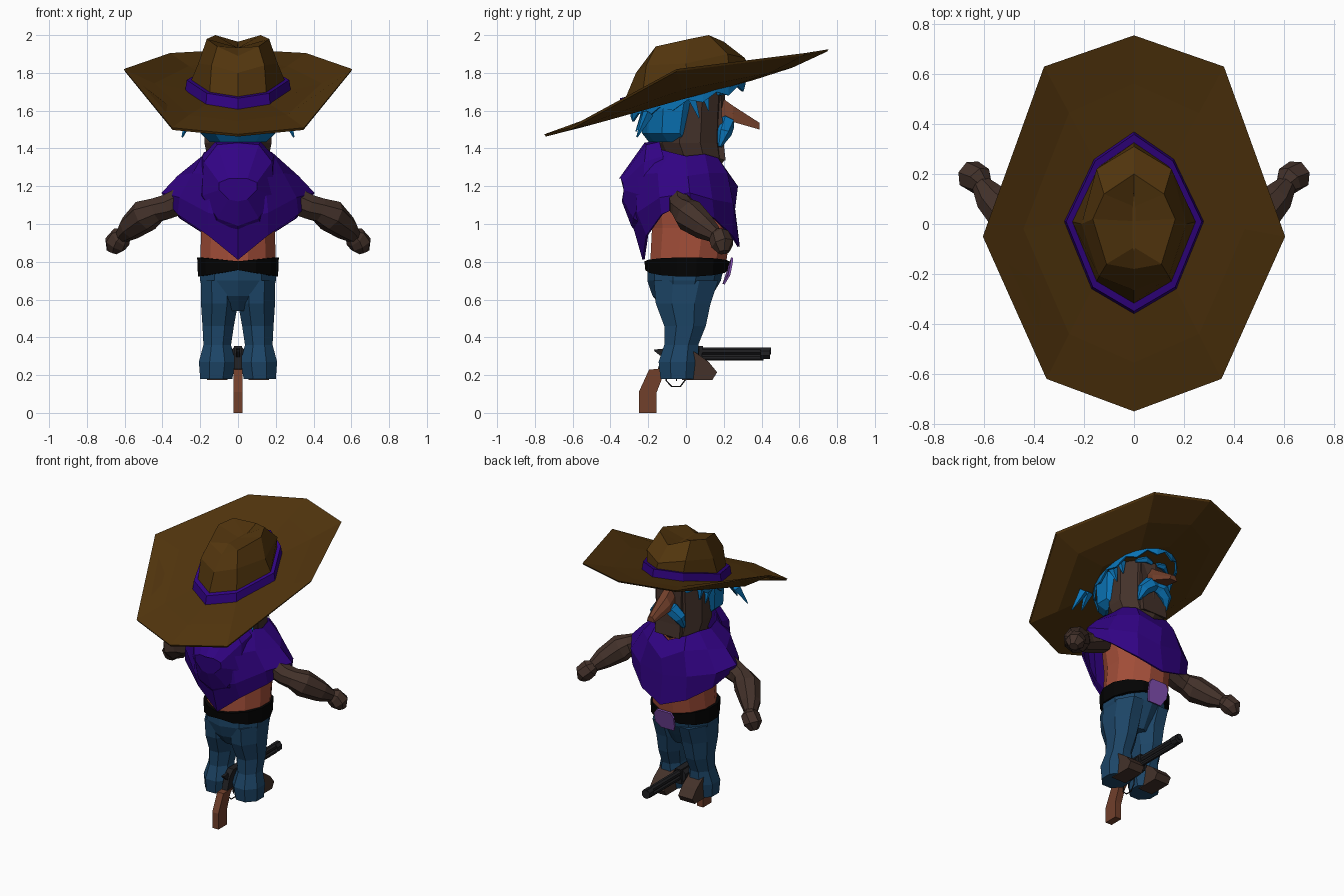
import bpy, bmesh, math
from mathutils import Vector

if "Cube" in bpy.data.objects:
    bpy.data.objects.remove(bpy.data.objects["Cube"])


def material(name, rgb):
    m = bpy.data.materials.new(name)
    m.diffuse_color = (*rgb, 1)
    m.use_nodes = True
    m.node_tree.nodes["Principled BSDF"].inputs["Base Color"].default_value = m.diffuse_color
    return m


HAT = material("hat brown", (.083, .035, .004))
PURPLE = material("purple cloth", (.032, .001, .235))
DENIM = material("denim blue", (.012, .060, .135))
HAIR = material("hair blue", (.003, .17, .46))
SHIRT = material("shirt orange", (.36, .075, .04))
SKIN = material("dark skin", (.056, .031, .023))
BLACK = material("belt black", (.001, .001, .001))
WOOD = material("warm wood", (.165, .05, .024))
LILAC = material("buckle lilac", (.23, .08, .45))
METAL = material("gun metal", (.014, .014, .016))


def build(name, verts, faces, mat, mirror=False, thick=0):
    me = bpy.data.meshes.new(name)
    me.from_pydata([tuple(v) for v in verts], [], faces)
    bm = bmesh.new()
    bm.from_mesh(me)
    bmesh.ops.recalc_face_normals(bm, faces=bm.faces)
    bm.to_mesh(me)
    bm.free()
    me.materials.append(mat)
    ob = bpy.data.objects.new(name, me)
    bpy.context.collection.objects.link(ob)
    if mirror:
        ob.modifiers.new("mirror", 'MIRROR')
    if thick:
        s = ob.modifiers.new("thickness", 'SOLIDIFY')
        s.thickness = thick
    return ob


def loft(name, rings, mat, caps=(True, True), closed=False, **kw):
    """Skin a list of equal-length rings."""
    n, m = len(rings[0]), len(rings)
    verts = [p for r in rings for p in r]
    faces = []
    for i in range(m if closed else m - 1):
        a, b = i * n, (i + 1) % m * n
        faces += [(a + k, a + (k + 1) % n, b + (k + 1) % n, b + k) for k in range(n)]
    if not closed:
        if caps[0]:
            faces.append(tuple(range(n)))
        if caps[1]:
            faces.append(tuple(range((m - 1) * n, m * n)))
    return build(name, verts, faces, mat, **kw)


def oval(z, cx, cy, rx, ry, n=10):
    s = 1 / math.cos(math.pi / n)
    return [(cx + rx * s * math.cos((k + .5) * math.tau / n),
             cy + ry * s * math.sin((k + .5) * math.tau / n), z) for k in range(n)]


def tube(name, path, radii, mat, n=8, **kw):
    path = [Vector(p) for p in path]
    rings = []
    for i, p in enumerate(path):
        d = (path[min(i + 1, len(path) - 1)] - path[max(i - 1, 0)]).normalized()
        u = d.cross(Vector((0, 0, 1)))
        u = u.normalized() if u.length > .01 else Vector((1, 0, 0))
        w = u.cross(d)
        rings.append([p + radii[i] * (u * math.cos(t) + w * math.sin(t))
                      for t in ((k + .5) * math.tau / n for k in range(n))])
    return loft(name, rings, mat, **kw)


def prism(name, prof, x0, x1, mat, **kw):
    """Side-view (y, z) outline extruded along x."""
    return loft(name, [[(x, y, z) for y, z in prof] for x in (x0, x1)], mat, **kw)


def full(half):
    """Complete a half ring by mirroring it in x."""
    return list(half) + [(-x, y, z) for x, y, z in half[-2:0:-1]]


def plane(y):
    return 1.705 + .27 * y


# Hat: band outline lies on a plane tilted up to the face
base = [(0, -.36), (.17, -.26), (.28, .01), (.16, .26), (0, .37)]
outer = [(0, -.75, 1.475), (.35, -.62, 1.51), (.605, -.05, 1.82), (.36, .63, 1.905), (0, .755, 1.925)]


def hat_ring(s, dz):
    return full([(x * s, y * s, plane(y * s) + dz) for x, y in base])


def mid_ring(dz):
    out = []
    for (bx, by), (ox, oy, oz) in zip(base, outer):
        x, y = bx + .5 * (ox - bx), by + .5 * (oy - by)
        out.append((x, y, plane(y) + .35 * (oz - plane(oy)) + dz))
    return full(out)


edge = full(outer)
loft("hat_brim", [hat_ring(.95, 0), mid_ring(0), edge, [(x * .99, y * .99, z - .012) for x, y, z in edge],
                  mid_ring(-.035), hat_ring(.95, -.04)], HAT)
loft("hat_band", [hat_ring(1, -.005), hat_ring(.97, .055), hat_ring(.85, .055), hat_ring(.85, -.005)],
     PURPLE, closed=True)
shoulder = full([(0, -.265, 1.80), (.14, -.21, 1.84), (.21, 0, 1.85), (.15, .22, 1.9), (0, .31, 1.88)])
rim = full([(0, -.18, 1.89), (.11, -.16, 1.94), (.165, .02, 1.98), (.12, .12, 2.0), (0, .2, 1.965)])
crease = [(x * .04, y * .6, 1.935) for x, y, z in rim]
loft("hat_crown", [hat_ring(.93, 0), hat_ring(.88, .056), shoulder, rim, crease], HAT)

# Head, hair and face
loft("head", [oval(1.27, 0, .0, .15, .15), oval(1.345, 0, .045, .16, .155), oval(1.43, 0, .02, .178, .17),
              oval(1.56, 0, .03, .18, .16), oval(1.70, 0, .03, .18, .17)], SKIN)
prism("chin", [(.02, 1.40), (.21, 1.335), (.20, 1.42), (.185, 1.68), (.02, 1.68)], -.095, .095, SKIN)
loft("back_hair", [oval(1.435, 0, -.05, .15, .14), oval(1.48, 0, -.08, .198, .145),
                   oval(1.60, 0, -.07, .21, .16), oval(1.66, 0, -.06, .21, .16)], HAIR)
fringe = []
for k in range(24):
    a = k * math.tau / 24
    y = .01 + .305 * math.sin(a)
    fringe.append((.235 * math.cos(a), y, plane(y) - (.05, .085)[k % 2]))
loft("hair_fringe", [[(x, y, plane(y) - .02) for x, y, z in fringe], fringe], HAIR,
     caps=(False, False), thick=.012)
for i, (a, b) in enumerate([((.25, -.20, 1.585), (.295, -.26, 1.46)), ((.20, -.21, 1.60), (.21, -.265, 1.49)),
                            ((.20, .03, 1.67), (.20, .07, 1.56)), ((.19, .10, 1.69), (.19, .12, 1.60))]):
    tube("hair_strand_%d" % i, [a, b], [.03, .004], HAIR, n=4, mirror=True)


def nose_ring(y, w, z0, z1):
    return [(-w, y, z0), (w, y, z0), (w * .9, y, (z0 + z1) / 2), (w * .4, y, z1),
            (-w * .4, y, z1), (-w * .9, y, (z0 + z1) / 2)]


loft("nose", [nose_ring(.16, .045, 1.57, 1.69), nose_ring(.25, .06, 1.54, 1.625),
              nose_ring(.39, .028, 1.50, 1.535)], WOOD)
tube("moustache", [(0, .205, 1.54), (.045, .21, 1.53), (.09, .20, 1.48), (.11, .18, 1.41)],
     [.04, .05, .042, .01], HAIR, n=6, mirror=True)
tube("eyebrow", [(.02, .20, 1.70), (.07, .20, 1.71), (.13, .17, 1.69)], [.015, .025, .01], HAIR, n=5, mirror=True)

# Shawl: half rings from neck to hem, listed back to front
shawl = [
    [(0, -.21, 1.42), (.10, -.19, 1.41), (.18, -.08, 1.38), (.19, 0, 1.36), (.17, .10, 1.37), (.12, .17, 1.35), (0, .20, 1.30)],
    [(0, -.29, 1.24), (.14, -.27, 1.26), (.24, -.15, 1.27), (.32, .01, 1.255), (.25, .12, 1.27), (.14, .22, 1.27), (0, .275, 1.20)],
    [(0, -.29, 1.02), (.16, -.26, 1.06), (.31, -.14, 1.14), (.405, .02, 1.165), (.33, .14, 1.13), (.18, .25, 1.11), (0, .26, 1.08)],
    [(0, -.23, .81), (.16, -.21, .94), (.32, -.13, 1.05), (.38, .02, 1.12), (.31, .15, 1.03), (.17, .245, .94), (0, .285, .88)]]
loft("shawl", [full(r) for r in shawl], PURPLE, caps=(False, False), thick=.012)
# Hood hanging on the back
hood = [[(0, -.16, 1.44), (.12, -.14, 1.435), (.19, -.12, 1.36), (.205, -.15, 1.15), (.12, -.23, 1.0), (0, -.26, .95)],
        [(0, -.22, 1.43), (.11, -.21, 1.42), (.18, -.22, 1.33), (.19, -.23, 1.15), (.11, -.28, 1.03), (0, -.29, .99)],
        [(0, -.355, 1.24), (.05, -.345, 1.24), (.1, -.335, 1.22), (.1, -.33, 1.18), (.05, -.335, 1.13), (0, -.34, 1.12)]]
loft("hood", [full(r) for r in hood], PURPLE)

# Torso, belt and buckle
loft("shirt", [oval(.78, 0, .01, .20, .20, 12), oval(.98, 0, .03, .195, .21, 12),
               oval(1.12, 0, .01, .20, .20, 12), oval(1.22, 0, 0, .20, .18, 12),
               oval(1.32, 0, .05, .13, .13, 12)], SHIRT)
belt = []
for s, z in ((1, .74), (1.02, .80), (.9, .80), (.9, .74)):
    belt.append([(x * s, y * s, z + .16 * (abs(x) - .1) * (.6 if z > .78 else -1) + (.012 if z > .78 else 0))
                 for x, y, z in oval(z, 0, .005, .212, .215, 14)])
loft("belt", belt, BLACK, closed=True)
build("buckle", [(-.055, .25, .82), (.055, .25, .82), (.075, .247, .79), (.075, .235, .73), (.05, .205, .68),
                 (-.05, .205, .68), (-.075, .235, .73), (-.075, .247, .79)], [tuple(range(8))], LILAC, thick=.012)

# Trousers and boots
loft("trouser_hips", [oval(.79, 0, 0, .20, .195), oval(.70, 0, -.01, .20, .185),
                      oval(.62, 0, -.02, .18, .15), oval(.54, 0, -.01, .07, .10)], DENIM)
loft("trouser_leg", [oval(z, x, y, rx, ry, 8) for z, x, y, rx, ry in
                     ((.70, .10, 0, .095, .17), (.58, .098, -.015, .098, .145), (.46, .105, -.005, .083, .11),
                      (.36, .11, -.025, .073, .09), (.27, .11, -.04, .097, .105), (.18, .115, -.04, .085, .095))],
     DENIM, mirror=True)
prism("boot", [(-.02, .35), (.05, .32), (.12, .27), (.165, .215), (.14, .175), (-.02, .175)],
      .055, .165, SKIN, mirror=True)

# Arms with closed fists
tube("arm", [(.24, -.02, 1.15), (.38, -.02, 1.09), (.43, -.01, 1.075), (.49, .02, 1.045), (.57, .10, .98), (.61, .155, .94)],
     [.08, .07, .068, .088, .068, .042], SKIN, mirror=True)
tube("fist", [(.595, .145, .95), (.62, .175, .93), (.652, .195, .89), (.667, .20, .85)],
     [.03, .06, .062, .03], SKIN, n=7, mirror=True)

# Revolver held between the boots
prism("gun_grip", [(-.25, 0), (-.155, 0), (-.155, .11), (-.12, .20), (-.09, .235), (-.195, .23), (-.25, .11)],
      -.024, .024, WOOD)
prism("gun_frame", [(-.15, .23), (-.09, .23), (.08, .25), (.09, .355), (-.08, .355), (-.12, .32)],
      -.022, .022, METAL)
prism("gun_hammer", [(-.12, .29), (-.12, .34), (-.17, .335), (-.165, .325)], -.010, .010, METAL)
for nm, y0, y1, z, r in (("gun_drum", -.05, .07, .305, .048), ("gun_barrel", .06, .45, .328, .021),
                         ("gun_rod", .06, .41, .293, .017), ("gun_muzzle", .395, .445, .316, .033)):
    tube(nm, [(0, y0, z), (0, y1, z)], [r, r], METAL)
tube("trigger_guard", [(0, -.10, .25), (0, -.105, .17), (0, -.075, .14), (0, -.03, .14), (0, .0, .18), (0, .0, .25)],
     [.004] * 6, METAL, n=5)
tube("trigger", [(0, -.055, .25), (0, -.05, .17)], [.006, .004], METAL, n=4)
